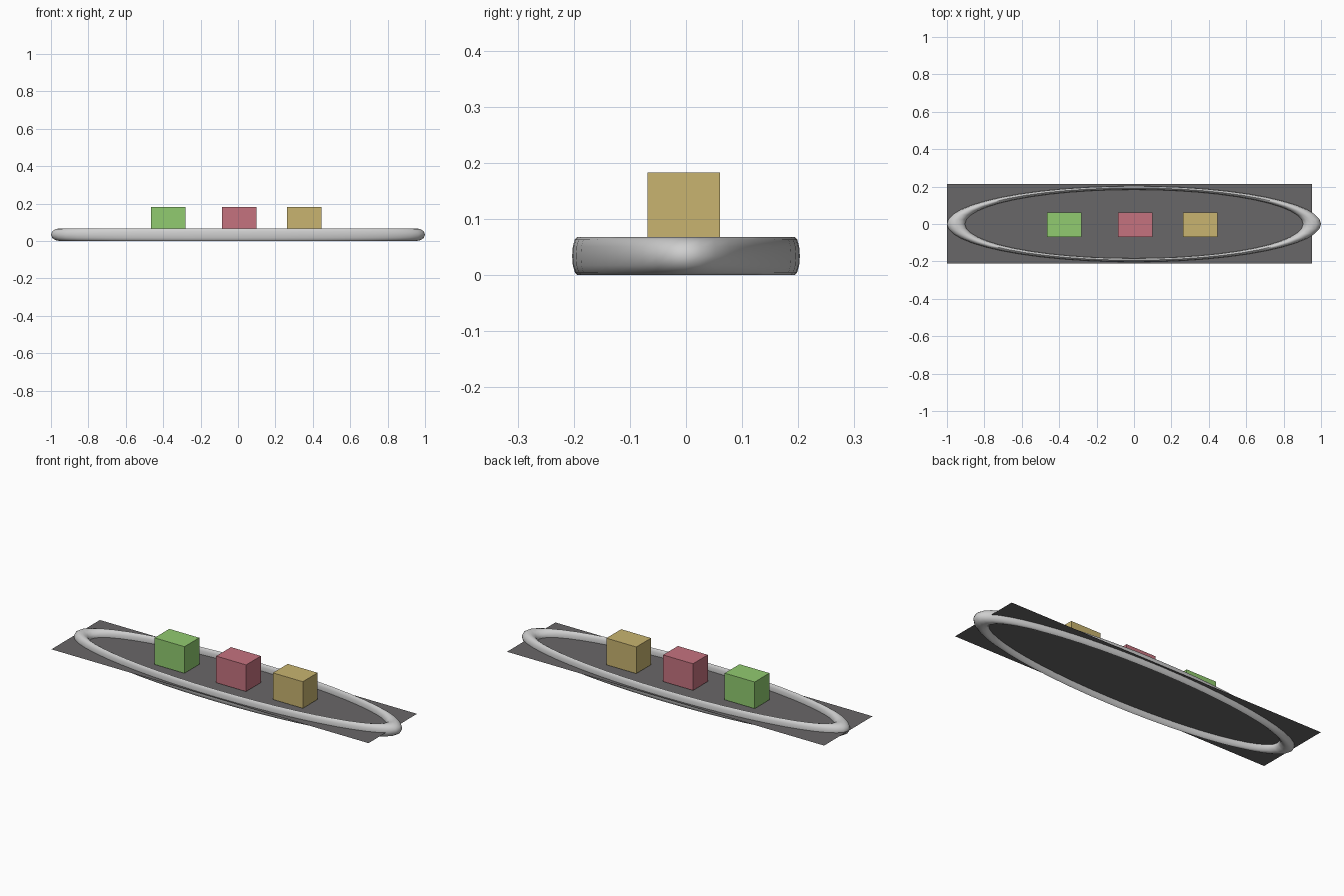
import bpy
import bmesh
from math import cos, sin, tau, radians

old = bpy.data.objects.get("Cube")
if old:
    bpy.data.objects.remove(old, do_unlink=True)


def material(name, r, g, b):
    m = bpy.data.materials.new(name)
    m.use_nodes = True
    m.diffuse_color = (r, g, b, 1)
    m.node_tree.nodes["Principled BSDF"].inputs["Base Color"].default_value = (r, g, b, 1)
    return m


def finish(name, bm, mat):
    mesh = bpy.data.meshes.new(name)
    bm.to_mesh(mesh)
    bm.free()
    mesh.materials.append(mat)
    obj = bpy.data.objects.new(name, mesh)
    bpy.context.collection.objects.link(obj)
    return obj


def block(name, x, mat):
    bm = bmesh.new()
    bmesh.ops.create_cube(bm, size=1)
    obj = finish(name, bm, mat)
    obj.scale = (0.184, 0.13, 0.148)
    obj.location = (x, -0.004, 0.109)


# Flat base sheet
bm = bmesh.new()
bmesh.ops.create_grid(bm, x_segments=1, y_segments=1, size=1)
sheet = finish("base_sheet", bm, material("dark grey", 0.141, 0.136, 0.138))
sheet.scale = (0.975, 0.213, 1)
sheet.location = (-0.024, 0.001, 0.031)

# Oval rim: a ring stretched along x
SEGMENTS, SIDES = 48, 12
bm = bmesh.new()
loops = []
for i in range(SEGMENTS):
    a = tau * i / SEGMENTS
    loop = []
    for j in range(SIDES):
        t = tau * j / SIDES
        r = 0.952 + 0.048 * cos(t)
        loop.append(bm.verts.new((r * cos(a), 0.203 * r * sin(a), 0.034 + 0.034 * sin(t))))
    loops.append(loop)
for i in range(SEGMENTS):
    p, q = loops[i], loops[(i + 1) % SEGMENTS]
    for j in range(SIDES):
        k = (j + 1) % SIDES
        bm.faces.new((p[j], q[j], q[k], p[k]))
rim = finish("oval_rim", bm, material("light grey", 0.62, 0.62, 0.62))
bpy.context.view_layer.objects.active = rim
rim.select_set(True)
bpy.ops.object.shade_smooth_by_angle(angle=radians(60))

# Row of three blocks
block("green_block", -0.373, material("green", 0.283, 0.597, 0.162))
block("red_block", 0.006, material("rose red", 0.558, 0.171, 0.212))
block("tan_block", 0.355, material("tan", 0.578, 0.456, 0.162))
